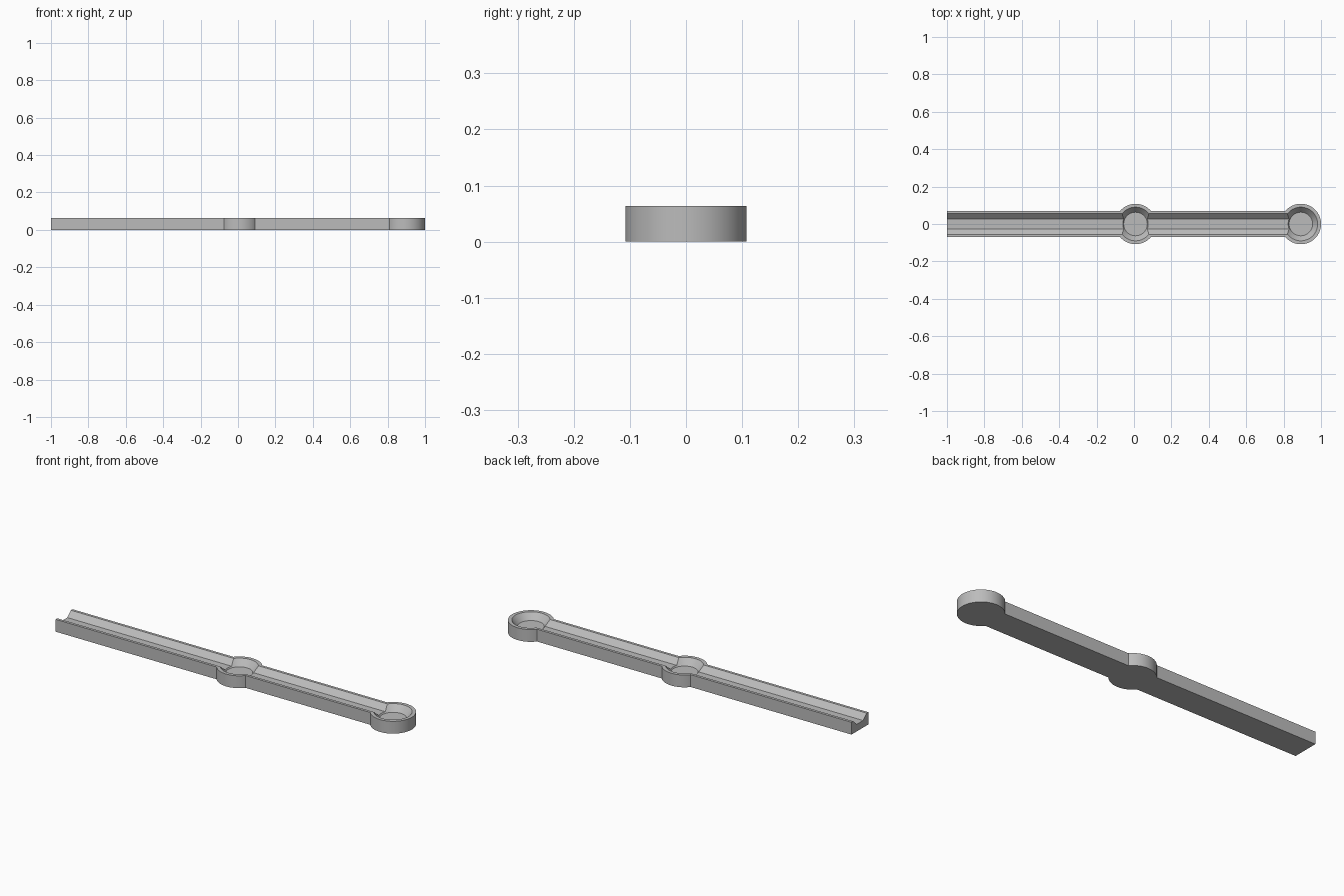
import bpy
import bmesh
from math import asin, cos, sin, pi
from mathutils import Matrix

if "Cube" in bpy.data.objects:
    bpy.data.objects.remove(bpy.data.objects["Cube"], do_unlink=True)

HEIGHT, BAR_HALF = 0.064, 0.069
RING_R, BOWL_TOP, BOWL_FLOOR = 0.108, 0.09, 0.063
MID_X, END_X = 0.008, 0.892
TROUGH_TOP, TROUGH_FLOOR = 0.055, 0.026
TROUGH_Z, BOWL_Z = 0.037, 0.031
LIFT = 0.5  # cutters run on past the rim by this share of their depth

grey = bpy.data.materials.new("mid grey")
grey.use_nodes = True
colour = (0.5, 0.5, 0.5, 1)
grey.diffuse_color = colour
grey.node_tree.nodes["Principled BSDF"].inputs["Base Color"].default_value = colour


def add_object(name, bm):
    bmesh.ops.recalc_face_normals(bm, faces=bm.faces[:])
    mesh = bpy.data.meshes.new(name)
    bm.to_mesh(mesh)
    bm.free()
    mesh.materials.append(grey)
    obj = bpy.data.objects.new(name, mesh)
    bpy.context.collection.objects.link(obj)
    return obj


def extrude(name, points, direction):
    bm = bmesh.new()
    face = bm.faces.new([bm.verts.new(p) for p in points])
    result = bmesh.ops.extrude_face_region(bm, geom=[face])
    verts = [v for v in result["geom"] if isinstance(v, bmesh.types.BMVert)]
    bmesh.ops.translate(bm, verts=verts, vec=direction)
    return add_object(name, bm)


def arc(x, start, end, steps):
    angles = [start + (end - start) * i / steps for i in range(steps + 1)]
    return [(x + RING_R * cos(a), RING_R * sin(a)) for a in angles]


# Solid bar with two round bosses, from a mirrored outline
meet = asin(BAR_HALF / RING_R)
lower = [(-1, -BAR_HALF)]
lower += arc(MID_X, -pi + meet, -meet, 32)
lower += arc(END_X, -pi + meet, 0, 48)
upper = [(x, -y) for x, y in reversed(lower[:-1])]
body = extrude("channel_bar", [(x, y, 0) for x, y in lower + upper], (0, 0, HEIGHT))

# Sloped trough along the bar
depth = HEIGHT - TROUGH_Z
wide = TROUGH_TOP + (TROUGH_TOP - TROUGH_FLOOR) * LIFT
high = HEIGHT + depth * LIFT
section = [(-wide, high), (-TROUGH_FLOOR, TROUGH_Z), (TROUGH_FLOOR, TROUGH_Z), (wide, high)]
cutters = [extrude("trough_cutter", [(-1.1, y, z) for y, z in section], (END_X + 1.1, 0, 0))]

# Tapered round bowls
for name, x in (("middle_bowl_cutter", MID_X), ("end_bowl_cutter", END_X)):
    depth = HEIGHT - BOWL_Z
    tall = depth * (1 + LIFT)
    bm = bmesh.new()
    bmesh.ops.create_cone(
        bm, cap_ends=True, segments=64, radius1=BOWL_FLOOR,
        radius2=BOWL_TOP + (BOWL_TOP - BOWL_FLOOR) * LIFT, depth=tall,
        matrix=Matrix.Translation((x, 0, BOWL_Z + tall / 2)))
    cutters.append(add_object(name, bm))

# Cut the recesses and keep the edges crisp
bpy.context.view_layer.objects.active = body
body.select_set(True)
for cutter in cutters:
    cut = body.modifiers.new(cutter.name, "BOOLEAN")
    cut.operation = "DIFFERENCE"
    cut.solver = "EXACT"
    cut.object = cutter
    bpy.ops.object.modifier_apply(modifier=cut.name)
    bpy.data.objects.remove(cutter, do_unlink=True)
bpy.ops.object.shade_smooth_by_angle(angle=pi / 7)
